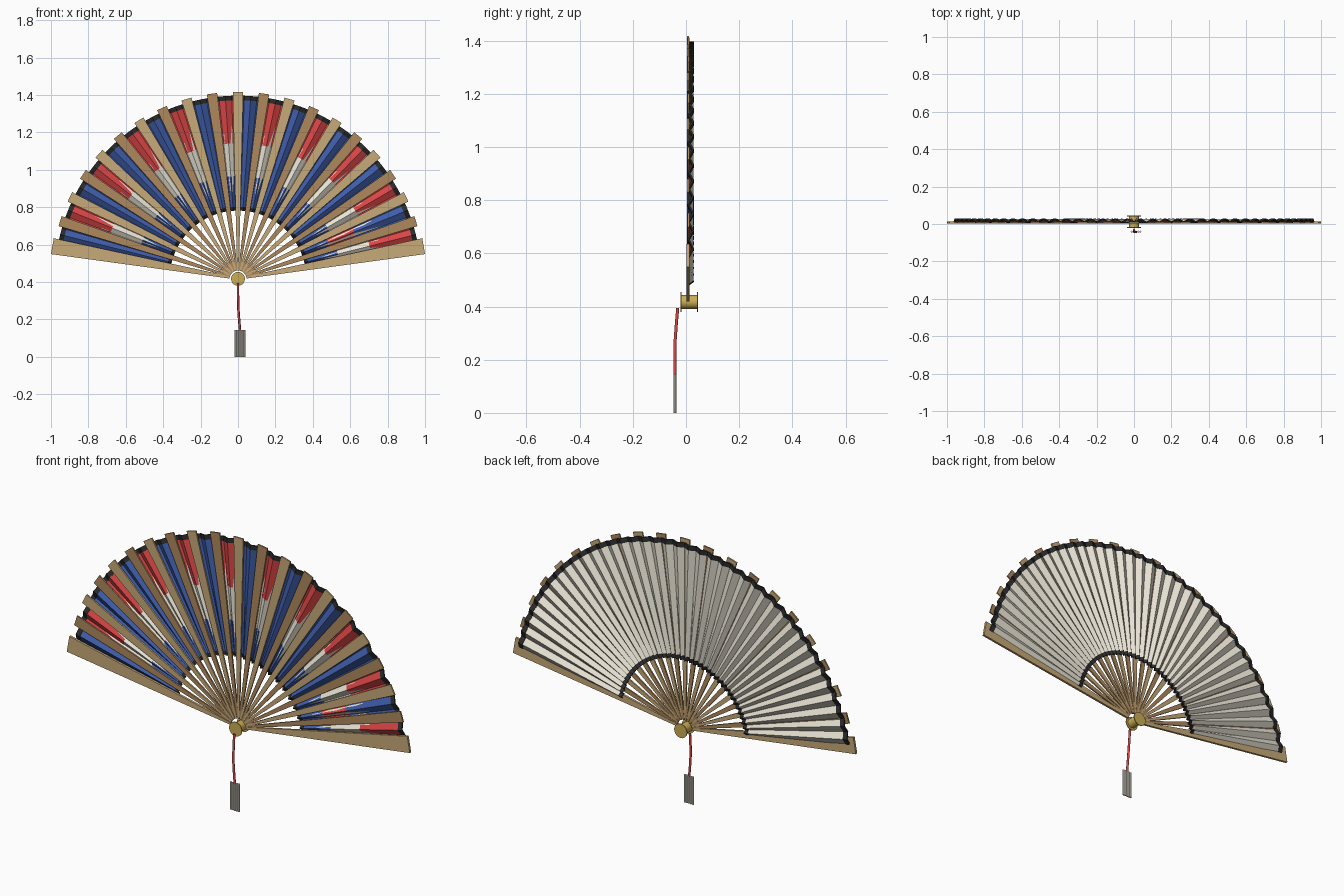
import bpy, bmesh
from math import sin, cos, radians, pi
from mathutils import Matrix

if "Cube" in bpy.data.objects:
    bpy.data.objects.remove(bpy.data.objects["Cube"])

PIVOT_Z = 0.417
STEP = 8            # degrees between ribs
FOLD = 2            # degrees between pleat folds


def material(name, rgb):
    m = bpy.data.materials.new(name)
    m.diffuse_color = (*rgb, 1)
    m.use_nodes = True
    m.node_tree.nodes["Principled BSDF"].inputs["Base Color"].default_value = m.diffuse_color
    return m


light_wood = material("light_wood", (0.57, 0.40, 0.19))
dark_wood = material("dark_wood", (0.42, 0.25, 0.11))
blue = material("blue_paper", (0.05, 0.11, 0.40))
red = material("red_paper", (0.70, 0.06, 0.06))
cream = material("cream_paper", (0.83, 0.79, 0.68))
black = material("black_trim", (0.025, 0.025, 0.025))
gold = material("brass", (0.60, 0.42, 0.09))


def finish(bm, name, mat):
    bmesh.ops.recalc_face_normals(bm, faces=bm.faces)
    me = bpy.data.meshes.new(name)
    bm.to_mesh(me)
    bm.free()
    ob = bpy.data.objects.new(name, me)
    bpy.context.collection.objects.link(ob)
    me.materials.append(mat)
    return ob


def polar(r, deg, y):
    a = radians(deg)
    return (r * sin(a), y, PIVOT_Z + r * cos(a))


def fold_y(deg):
    # zigzag: forward fold on every second line, including each rib
    return 0.009 if round(deg / FOLD) % 2 == 0 else 0.026


def add_pleats(bm, r0, r1, a0, a1, front, back):
    """Thin folded sheet following the pleats between two angles."""
    rings = []
    for i in range(int((a1 - a0) / FOLD) + 1):
        a = a0 + i * FOLD
        y = fold_y(a)
        rings.append([bm.verts.new(polar(r, a, y + o)) for r, o in
                      ((r0, front), (r1, front), (r1, back), (r0, back))])
    for p, q in zip(rings, rings[1:]):
        for k in range(4):
            n = (k + 1) % 4
            bm.faces.new((p[k], p[n], q[n], q[k]))
    bm.faces.new(rings[0])
    bm.faces.new(rings[-1])


def tapered_stick(name, deg, r0, r1, w0, w1, y0, y1, mat):
    bm = bmesh.new()
    outline = ((-w0 / 2, r0), (w0 / 2, r0), (w1 / 2, r1), (-w1 / 2, r1))
    face = bm.faces.new([bm.verts.new((x, y0, z)) for x, z in outline])
    ext = bmesh.ops.extrude_face_region(bm, geom=[face])["geom"]
    bmesh.ops.translate(bm, vec=(0, y1 - y0, 0),
                        verts=[v for v in ext if isinstance(v, bmesh.types.BMVert)])
    bmesh.ops.transform(bm, verts=bm.verts, matrix=Matrix.Translation((0, 0, PIVOT_Z))
                        @ Matrix.Rotation(radians(deg), 4, 'Y'))
    return finish(bm, name, mat)


# Ribs, alternating tone and depth
for i in range(-10, 11):
    if i % 2 == 0:
        tapered_stick("light_rib", i * STEP, 0.045, 1.0, 0.010, 0.056, 0.003, 0.011, light_wood)
    else:
        tapered_stick("dark_rib", i * STEP, 0.045, 1.0, 0.010, 0.056, 0.005, 0.0125, dark_wood)

# Wider guard sticks at both ends
for s in (-1, 1):
    tapered_stick("guard_stick", s * 10 * STEP, 0.045, 1.008, 0.012, 0.086, 0.002, 0.014, light_wood)

# Painted front of the leaf: plain blue gaps alternate with red, cream, blue gaps
paint = {"blue_panels": (blue, bmesh.new()), "red_panels": (red, bmesh.new()),
         "cream_panels": (cream, bmesh.new())}
banded = (("blue_panels", 0.38, 0.55), ("cream_panels", 0.55, 0.725), ("red_panels", 0.725, 0.96))
plain = (("blue_panels", 0.38, 0.96),)
accent = (("blue_panels", 0.38, 0.52), ("red_panels", 0.52, 0.67), ("blue_panels", 0.67, 0.96))
for gap in range(20):
    a = -80 + gap * STEP
    pattern = banded if gap % 2 else (accent if gap == 18 else plain)
    for key, r0, r1 in pattern:
        add_pleats(paint[key][1], r0, r1, a, a + STEP, -0.0015, 0.0)
for key, (mat, bm) in paint.items():
    finish(bm, key, mat)

# Cream backing of the leaf
bm = bmesh.new()
add_pleats(bm, 0.38, 0.96, -80, 80, 0.0002, 0.0017)
finish(bm, "leaf_backing", cream)

# Black edge trims
for name, r0, r1 in (("outer_trim", 0.955, 0.98), ("inner_trim", 0.365, 0.385)):
    bm = bmesh.new()
    add_pleats(bm, r0, r1, -80, 80, -0.003, 0.0042)
    finish(bm, name, black)


def cylinder(name, radius, depth, loc, sides, mat, along_y=False):
    bpy.ops.mesh.primitive_cylinder_add(vertices=sides, radius=radius, depth=depth, location=loc,
                                        rotation=(pi / 2 if along_y else 0, 0, 0))
    ob = bpy.context.object
    ob.name = name
    ob.data.materials.append(mat)
    if sides > 12:
        bpy.ops.object.shade_smooth_by_angle()
    return ob


# Brass pivot pin with flanged ends
cylinder("pivot_pin", 0.026, 0.060, (0, 0.012, PIVOT_Z), 24, gold, True)
cylinder("front_pivot_cap", 0.037, 0.005, (0, -0.019, PIVOT_Z), 24, gold, True)
cylinder("back_pivot_cap", 0.037, 0.005, (0, 0.0435, PIVOT_Z), 24, gold, True)

# Hanging red cord
cu = bpy.data.curves.new("cord", 'CURVE')
cu.dimensions = '3D'
cu.bevel_depth = 0.0065
cu.bevel_resolution = 1
cu.use_fill_caps = True
points = ((0, -0.031, 0.395), (0, -0.036, 0.34), (0.001, -0.041, 0.27),
          (0.005, -0.042, 0.21), (0.011, -0.042, 0.14))
sp = cu.splines.new('POLY')
sp.points.add(len(points) - 1)
for p, co in zip(sp.points, points):
    p.co = (*co, 1)
cu.materials.append(red)
bpy.context.collection.objects.link(bpy.data.objects.new("cord", cu))

# Tassel strands
for i in range(5):
    cylinder("tassel_strand", 0.0058, 0.145, (-0.012 + i * 0.0115, -0.0415, 0.0725), 8, cream)
